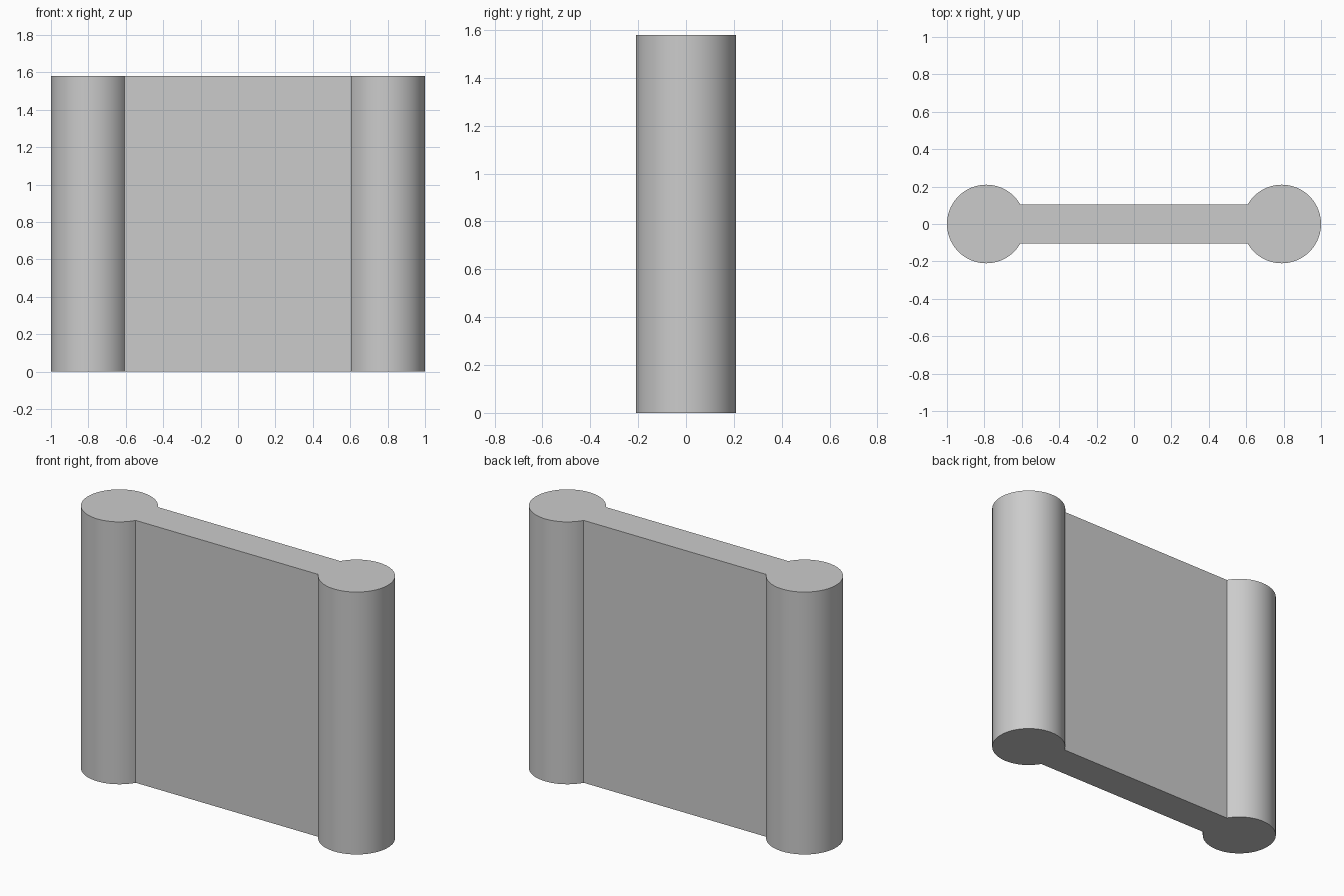
import bpy
import bmesh
from math import asin, cos, pi, radians, sin

cube = bpy.data.objects.get("Cube")
if cube:
    bpy.data.objects.remove(cube)

HEIGHT = 1.58
RADIUS = 0.21
CENTRE = 1 - RADIUS
HALF_WEB = 0.105
SEGMENTS = 60

grey = bpy.data.materials.new("light grey")
grey.use_nodes = True
colour = (0.6, 0.6, 0.6, 1)
grey.diffuse_color = colour
grey.node_tree.nodes["Principled BSDF"].inputs["Base Color"].default_value = colour

# Dumbbell outline: a round end on each side, joined by a straight web
sweep = pi - asin(HALF_WEB / RADIUS)
arc = []
for i in range(SEGMENTS + 1):
    angle = -sweep + 2 * sweep * i / SEGMENTS
    arc.append((CENTRE + RADIUS * cos(angle), RADIUS * sin(angle)))
outline = arc + [(-x, -y) for x, y in arc]

# Extrude the outline upwards into one solid
bm = bmesh.new()
base = bm.faces.new([bm.verts.new((x, y, 0)) for x, y in outline])
result = bmesh.ops.extrude_face_region(bm, geom=[base], use_keep_orig=True)
top = [v for v in result["geom"] if isinstance(v, bmesh.types.BMVert)]
bmesh.ops.translate(bm, verts=top, vec=(0, 0, HEIGHT))
bmesh.ops.recalc_face_normals(bm, faces=bm.faces)

mesh = bpy.data.meshes.new("panel_with_round_ends")
bm.to_mesh(mesh)
bm.free()
mesh.materials.append(grey)

panel = bpy.data.objects.new("panel_with_round_ends", mesh)
bpy.context.collection.objects.link(panel)

# Smooth round ends, crisp caps and web corners
bpy.ops.object.select_all(action="DESELECT")
panel.select_set(True)
bpy.context.view_layer.objects.active = panel
bpy.ops.object.shade_smooth_by_angle(angle=radians(30))
